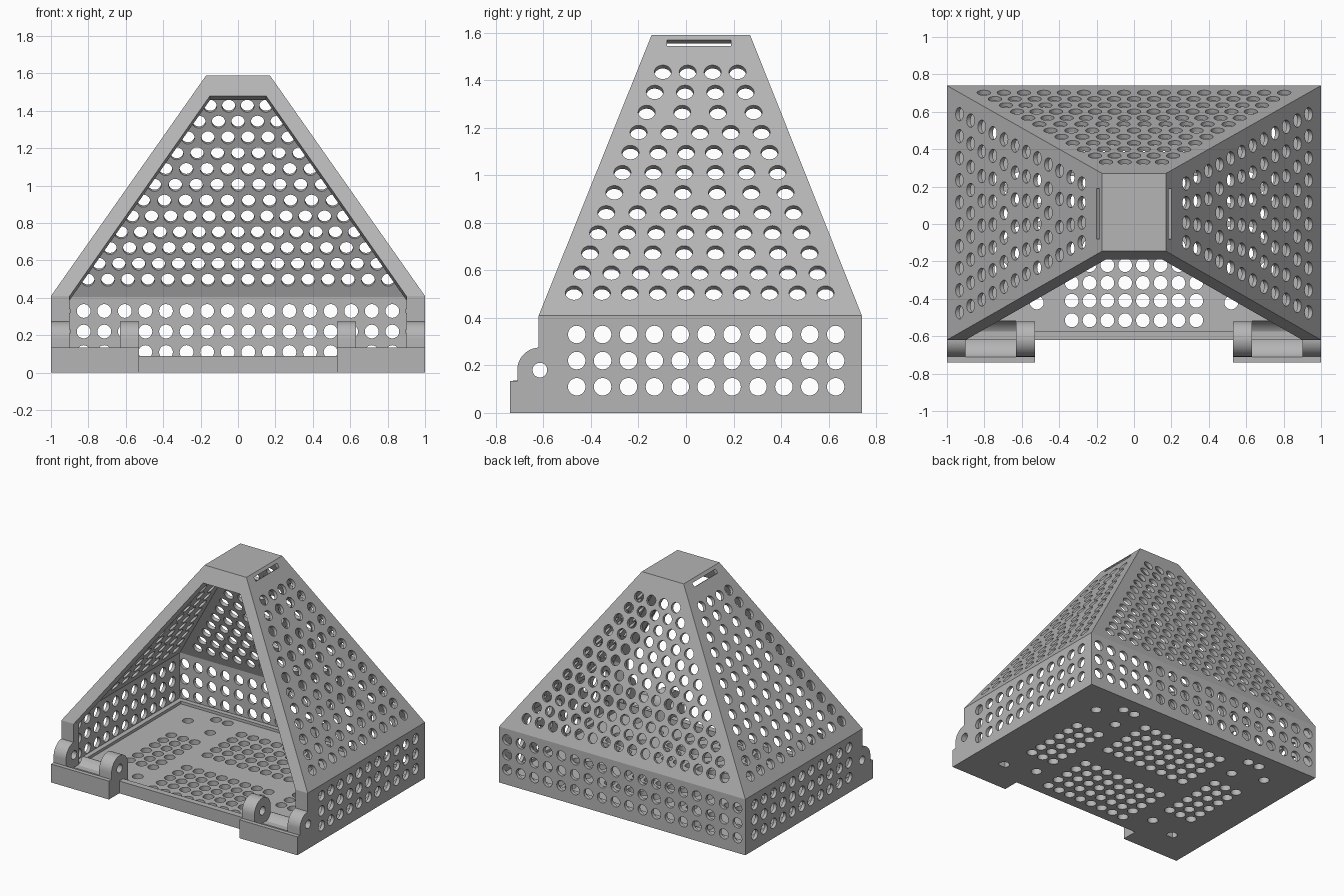
import bpy, bmesh
from math import sin, cos, pi, radians
from mathutils import Vector, Matrix

cube = bpy.data.objects.get("Cube")
if cube:
    bpy.data.objects.remove(cube, do_unlink=True)

grey = bpy.data.materials.new("plain grey")
grey.use_nodes = True
GREY = (0.46, 0.46, 0.46, 1)
grey.diffuse_color = GREY
grey.node_tree.nodes["Principled BSDF"].inputs["Base Color"].default_value = GREY

WALL = 0.025          # sheet thickness
EAVE, RIDGE = 0.41, 1.59
FRONT, BACK = -0.62, 0.74
TOP_FRONT, TOP_BACK, TOP_X = -0.145, 0.27, 0.17
RISE = RIDGE - EAVE


def finish(name, mesh):
    bm = bmesh.new()
    bm.from_mesh(mesh)
    bmesh.ops.remove_doubles(bm, verts=bm.verts, dist=1e-5)
    bmesh.ops.recalc_face_normals(bm, faces=bm.faces)
    bm.to_mesh(mesh)
    bm.free()
    mesh.materials.clear()
    mesh.materials.append(grey)
    mesh.shade_smooth()
    mesh.set_sharp_from_angle(angle=radians(30))
    obj = bpy.data.objects.new(name, mesh)
    bpy.context.collection.objects.link(obj)
    return obj


def panel(name, origin, u, v, axes, outline, holes=(), cutouts=(), t=WALL, r=0.036):
    """Sheet with drilled holes; outline and holes use two world axes."""
    origin, u, v = Vector(origin), Vector(u).normalized(), Vector(v).normalized()
    n = u.cross(v)
    a, b = axes

    def local(p):
        return ((p[0] - origin[a]) / u[a], (p[1] - origin[b]) / v[b])

    loops = [[local(p) for p in poly] for poly in (outline, *cutouts)]
    for h in holes:
        x, y = local(h)
        loops.append([(x + r * cos(k * pi / 10), y + r * sin(k * pi / 10))
                      for k in range(20)])
    curve = bpy.data.curves.new(name, 'CURVE')
    curve.dimensions = '2D'
    curve.fill_mode = 'BOTH'
    curve.extrude = t / 2
    for loop in loops:
        s = curve.splines.new('POLY')
        s.points.add(len(loop) - 1)
        for point, (x, y) in zip(s.points, loop):
            point.co = (x, y, 0, 1)
        s.use_cyclic_u = True
    temp = bpy.data.objects.new(name + "_outline", curve)
    bpy.context.collection.objects.link(temp)
    deps = bpy.context.evaluated_depsgraph_get()
    mesh = bpy.data.meshes.new_from_object(temp.evaluated_get(deps))
    bpy.data.objects.remove(temp, do_unlink=True)
    turn = Matrix((u, v, n)).transposed().to_4x4()
    mesh.transform(Matrix.Translation(origin - n * t / 2) @ turn)
    return finish(name, mesh)


def box(name, lo, hi):
    bm = bmesh.new()
    bmesh.ops.create_cube(bm, size=1)
    for p in bm.verts:
        p.co = [(l + h) / 2 + c * (h - l) for l, h, c in zip(lo, hi, p.co)]
    mesh = bpy.data.meshes.new(name)
    bm.to_mesh(mesh)
    bm.free()
    return finish(name, mesh)


def row(lo, hi, count, z):
    return [(lo + (hi - lo) * i / (count - 1), z) for i in range(count)]


def arc(cy, cz, radius, start, end, steps=16):
    angles = [radians(start + (end - start) * i / steps) for i in range(steps + 1)]
    return [(cy + radius * cos(q), cz + radius * sin(q)) for q in angles]


# Hole layouts
side_counts = [10, 9, 8, 8, 7, 6, 6, 6, 5, 4, 4, 4]
side_holes, back_holes = [], []
for i, count in enumerate(side_counts):
    z = 0.505 + 0.0845 * i
    f = (z - EAVE) / RISE
    side_holes += row(FRONT + 0.475 * f + 0.11, BACK - 0.47 * f - 0.115, count, z)
    half = 1 - 0.83 * f - 0.13
    back_holes += row(-half, half, round(2 * half / 0.107) + 1, z)
wall_rows = (0.11, 0.22, 0.33)
side_wall_holes = [h for z in wall_rows for h in row(-0.46, 0.63, 11, z)]
back_wall_holes = [h for z in wall_rows for h in row(-0.935, 0.935, 18, z)]

# Roof panels, lower walls and carrying slots
slot = [(-0.08, 1.545), (0.19, 1.545), (0.19, 1.57), (-0.08, 1.57)]
for s, side in ((1, "left"), (-1, "right")):
    panel(side + "_roof_panel", (s, 0, EAVE), (0, s, 0), (-0.83 * s, 0, RISE), (1, 2),
          [(FRONT, EAVE), (BACK, EAVE), (TOP_BACK, RIDGE), (TOP_FRONT, RIDGE)],
          side_holes, [slot])
    panel(side + "_wall", (s, 0, 0), (0, s, 0), (0, 0, 1), (1, 2),
          [(-0.56, 0), (BACK, 0), (BACK, EAVE), (-0.56, EAVE)],
          side_wall_holes, r=0.037)
panel("back_roof_panel", (0, BACK, EAVE), (-1, 0, 0), (0, -0.47, RISE), (0, 2),
      [(-1, EAVE), (1, EAVE), (TOP_X, RIDGE), (-TOP_X, RIDGE)], back_holes)
panel("back_wall", (0, BACK, 0), (-1, 0, 0), (0, 0, 1), (0, 2),
      [(-1, 0), (1, 0), (1, EAVE), (-1, EAVE)], back_wall_holes, r=0.037)
box("top_plate", (-TOP_X, TOP_FRONT, RIDGE - 0.02), (TOP_X, TOP_BACK, RIDGE))

# Sloping frame around the front opening
panel("front_frame", (0, FRONT, EAVE), (1, 0, 0), (0, 0.475, RISE), (0, 2),
      [(-1, EAVE), (-0.9, EAVE), (-0.15, 1.48), (0.15, 1.48),
       (0.9, EAVE), (1, EAVE), (TOP_X, RIDGE), (-TOP_X, RIDGE)], t=0.06)

# Floor with hole clusters, front sill and inner rims
floor_holes = []
for sx in (1, -1):
    for sy in (1, -1):
        floor_holes += [(sx * (0.0475 + 0.095 * i), sy * y)
                        for i in range(4) for y in (0.12, 0.22, 0.315, 0.41, 0.515)]
        floor_holes += [(sx * x, sy * y) for x in (0.52, 0.615, 0.71)
                        for y in (0.05, 0.145, 0.24)]
        floor_holes += [(sx * 0.75, sy * 0.49), (sx * 0.52, sy * 0.42)]
    floor_holes += [(sx * 0.51, 0.61), (sx * 0.605, 0.61)]
panel("floor", (0, 0, 0.05), (1, 0, 0), (0, 1, 0), (0, 1),
      [(-1, FRONT), (1, FRONT), (1, BACK), (-1, BACK)], floor_holes, t=0.05, r=0.037)
box("front_sill", (-0.95, FRONT, 0), (0.95, -0.575, 0.09))
box("back_rim", (-0.98, 0.68, 0.02), (0.98, 0.72, 0.07))
for s, side in ((1, "left"), (-1, "right")):
    x0, x1 = sorted((s * 0.94, s * 0.98))
    box(side + "_rim", (x0, -0.58, 0.02), (x1, 0.7, 0.07))

# Hinges: outer post with knuckle, inner knuckle, grooved base between them
PIN = (-0.615, 0.18)
lip = [(-0.74, 0), (-0.74, 0.135), (-0.71, 0.135)]
post = lip + arc(*PIN, 0.095, 180, 93) + [(FRONT, EAVE), (-0.56, EAVE), (-0.56, 0)]
knuckle = lip + arc(*PIN, 0.095, 180, 0) + [(-0.52, 0)]
base = lip[:2] + arc(*PIN, 0.105, 205, 335) + [(-0.515, 0.135), (-0.515, 0)]
parts = (("hinge_post", post, 0.9, 1.0, [PIN]),
         ("hinge_knuckle", knuckle, 0.53, 0.63, [PIN]),
         ("hinge_base", base, 0.63, 0.9, []))
for s, side in ((1, "left"), (-1, "right")):
    for name, outline, x0, x1, bore in parts:
        panel(side + "_" + name, (s * x1, 0, 0), (0, s, 0), (0, 0, 1), (1, 2),
              outline, bore, t=x1 - x0, r=0.031)
